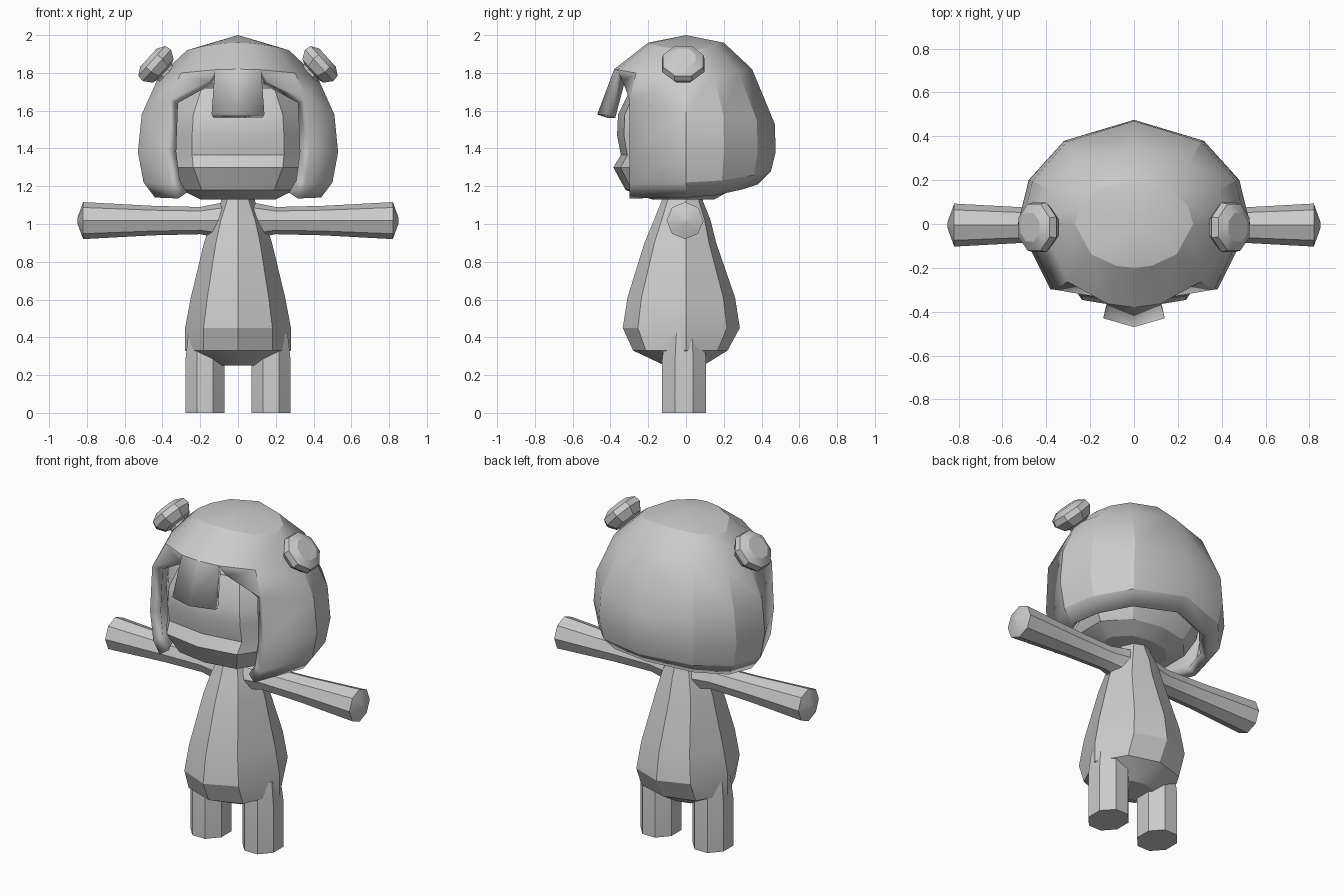
import bpy, bmesh
from math import sin, cos, tau, radians
from mathutils import Vector

cube = bpy.data.objects.get("Cube")
if cube:
    bpy.data.objects.remove(cube, do_unlink=True)

# One plain clay colour for the whole figure
clay = bpy.data.materials.new("clay_grey")
clay.use_nodes = True
colour = (0.6, 0.6, 0.6, 1)
clay.diffuse_color = colour
for node in clay.node_tree.nodes:
    if node.type == 'BSDF_PRINCIPLED':
        node.inputs["Base Color"].default_value = colour


def finish(name, bm, mirror=False, thickness=0):
    mesh = bpy.data.meshes.new(name)
    bm.to_mesh(mesh)
    bm.free()
    obj = bpy.data.objects.new(name, mesh)
    bpy.context.collection.objects.link(obj)
    mesh.materials.append(clay)
    if mirror:
        mod = obj.modifiers.new("mirror", 'MIRROR')
        mod.merge_threshold = 0.002
    if thickness:
        mod = obj.modifiers.new("thickness", 'SOLIDIFY')
        mod.thickness = thickness
        mod.offset = -1
    bpy.ops.object.select_all(action='DESELECT')
    obj.select_set(True)
    bpy.context.view_layer.objects.active = obj
    bpy.ops.object.shade_smooth_by_angle(angle=radians(25))
    return obj


def loft(name, rings, mirror=False):
    """Skin a closed tube through rings of points and cap both ends."""
    bm = bmesh.new()
    loops = [[bm.verts.new(p) for p in ring] for ring in rings]
    n = len(loops[0])
    for a, b in zip(loops, loops[1:]):
        for i in range(n):
            j = (i + 1) % n
            bm.faces.new((a[i], a[j], b[j], b[i]))
    bm.faces.new(loops[0])
    bm.faces.new(loops[-1])
    bmesh.ops.recalc_face_normals(bm, faces=bm.faces)
    return finish(name, bm, mirror)


def outline(half, levels):
    """Rings from a half outline, scaled by (z, half width, front, back)."""
    shape = half + [(-x, y) for x, y in reversed(half[1:-1])]
    return [[(x * w, y * (f if y < 0 else b), z) for x, y in shape]
            for z, w, f, b in levels]


def octagon(centre, u, v, turn=0):
    return [Vector(centre) + Vector(u) * cos(a) + Vector(v) * sin(a)
            for a in (tau * (i + turn) / 8 for i in range(8))]


# Body: pear shape rising into the neck
loft("body", outline(
    [(0, -1), (0.65, -0.76), (1, 0), (0.65, 0.76), (0, 1)],
    [(0.25, 0.12, 0.11, 0.09), (0.33, 0.28, 0.28, 0.22),
     (0.45, 0.28, 0.335, 0.285), (0.61, 0.25, 0.31, 0.26),
     (0.9, 0.18, 0.22, 0.16), (1.02, 0.14, 0.17, 0.13),
     (1.12, 0.09, 0.13, 0.09), (1.2, 0.08, 0.1, 0.08)]))

# Head: rounded block with a brow dip and a small muzzle
loft("head", outline(
    [(0, -1), (0.64, -0.9), (1, -0.4), (1, 0.3), (0.6, 0.85), (0, 1)],
    [(1.13, 0.2, 0.18, 0.15), (1.18, 0.3, 0.32, 0.24),
     (1.3, 0.37, 0.385, 0.31), (1.365, 0.38, 0.345, 0.33),
     (1.47, 0.38, 0.365, 0.33), (1.58, 0.37, 0.36, 0.32),
     (1.72, 0.3, 0.29, 0.25)]))

# Arms: stretched sideways, flared at the shoulder and the hand
loft("arms", [octagon((x, -0.005, 1.018), (0, r, 0), (0, 0, r))
              for x, r in ((0.04, 0.1), (0.11, 0.09), (0.2, 0.072),
                           (0.45, 0.078), (0.82, 0.098), (0.85, 0.015))],
     mirror=True)

# Legs: straight eight-sided posts
loft("legs", [octagon((0.175, -0.01, z), (0.112 * s, 0, 0), (0, 0.126 * s, 0), 0.5)
              for z, s in ((0, 1), (0.28, 1), (0.42, 0.85))], mirror=True)

# Hair buns: tilted faceted knobs on short stalks
axis = Vector((0.74, 0, 0.67))
side = Vector((-axis.z, 0, axis.x))
loft("hair_buns", [octagon(Vector((0.43, -0.015, 1.84)) + axis * t,
                           side * r, Vector((0, r, 0)), 0.5)
                   for t, r in ((-0.16, 0.06), (-0.055, 0.06), (-0.045, 0.09),
                                (0, 0.122), (0.035, 0.115), (0.06, 0.07))],
     mirror=True)

# Hair: half a shell, rows as (side x, back y, front y, side z, back z, front z)
rows = [(0.27, 0.2, 0.2, 1.92, 1.96, 1.96),
        (0.42, 0.35, 0.38, 1.78, 1.82, 1.82),
        (0.51, 0.47, 0.43, 1.58, 1.53, 1.74),
        (0.53, 0.475, 0.43, 1.38, 1.38, 1.38),
        (0.50, 0.45, 0.43, 1.22, 1.28, 1.2),
        (0.44, 0.38, 0.43, 1.14, 1.21, 1.13)]
angles = [90, 53, 25, 0, -44, -73, -90]


def hair_point(row, angle):
    w, back, front, z_side, z_back, z_front = row
    c, s = cos(radians(angle)), sin(radians(angle))
    depth, z_end = (back, z_back) if s > 0 else (front, z_front)
    return (0 if abs(angle) == 90 else w * c, depth * s,
            z_side + (z_end - z_side) * s * s)


bm = bmesh.new()
crown = bm.verts.new((0, 0, 2))
columns = []
for k, angle in enumerate(angles):
    used = rows if k < 5 else rows[:2]
    columns.append([bm.verts.new(hair_point(r, angle)) for r in used])
for a, b in zip(columns, columns[1:]):
    bm.faces.new((crown, a[0], b[0]))
    for i in range(min(len(a), len(b)) - 1):
        bm.faces.new((a[i], a[i + 1], b[i + 1], b[i]))
# Fringe: central lock hanging forward, with a notch beside it
lock, parting, middle = columns[4:]
notch = bm.verts.new((0.155, -0.335, 1.755))
corner = bm.verts.new((0.14, -0.43, 1.58))
tip = bm.verts.new((0, -0.47, 1.58))
bm.faces.new((lock[1], lock[2], notch, parting[1]))
bm.faces.new((parting[1], corner, tip, middle[1]))
bmesh.ops.recalc_face_normals(bm, faces=bm.faces)
bm.normal_update()
if crown.link_faces[0].normal.z < 0:
    bmesh.ops.reverse_faces(bm, faces=bm.faces)
finish("hair", bm, mirror=True, thickness=0.06)
